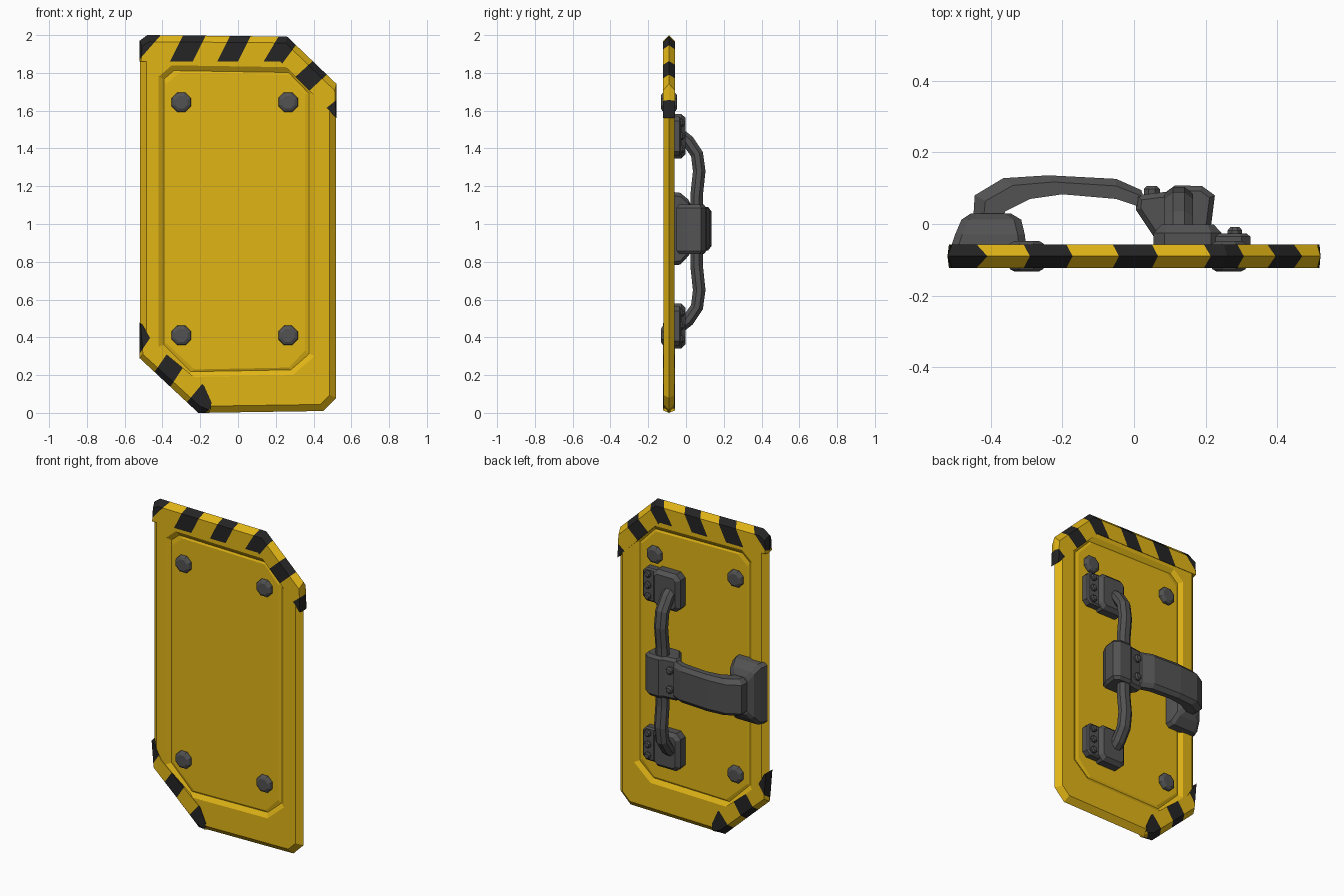
import bpy, bmesh, math
from mathutils import Vector

if "Cube" in bpy.data.objects:
    bpy.data.objects.remove(bpy.data.objects["Cube"])


def material(name, rgb):
    m = bpy.data.materials.new(name)
    m.diffuse_color = (*rgb, 1)
    m.use_nodes = True
    m.node_tree.nodes["Principled BSDF"].inputs["Base Color"].default_value = m.diffuse_color
    return m


YELLOW = material("safety yellow", (0.75, 0.46, 0.008))
BLACK = material("stripe black", (0.018, 0.018, 0.018))
GREY = material("dark grey metal", (0.085, 0.085, 0.085))
MID = -0.09  # depth of the centre plane of the plate


def finish(bm, name, *mats):
    bmesh.ops.recalc_face_normals(bm, faces=bm.faces)
    me = bpy.data.meshes.new(name)
    bm.to_mesh(me)
    bm.free()
    ob = bpy.data.objects.new(name, me)
    bpy.context.collection.objects.link(ob)
    for m in mats:
        me.materials.append(m)
    return ob


def loft_mesh(rings):
    """Join rings of equal point count with quads and cap both ends."""
    bm = bmesh.new()
    vs = [[bm.verts.new(p) for p in r] for r in rings]
    n = len(rings[0])
    for a, b in zip(vs, vs[1:]):
        for i in range(n):
            j = (i + 1) % n
            bm.faces.new((a[i], a[j], b[j], b[i]))
    bm.faces.new(vs[0][::-1])
    bm.faces.new(vs[-1])
    return bm


def loft(name, rings, mat=GREY):
    return finish(loft_mesh(rings), name, mat)


def inset(pts, d):
    """Move a clockwise outline inwards by d."""
    out = []
    for i, p in enumerate(pts):
        p, a, b = Vector(p), Vector(pts[i - 1]), Vector(pts[(i + 1) % len(pts)])
        e, f = (p - a).normalized(), (b - p).normalized()
        n1, n2 = Vector((e.y, -e.x)), Vector((f.y, -f.x))
        out.append(tuple(p + (n1 + n2) * d / (1 + n1.dot(n2))))
    return out


def at_y(pts, y):
    return [(x, y, z) for x, z in pts]


# Plate with bevelled rim, groove and inner panel on both sides
outer = [(-.52, 1.97), (-.48, 2), (.26, 1.99), (.52, 1.74),
         (.52, .08), (.45, .01), (-.21, 0), (-.52, .29)]
recess = [(-.42, 1.78), (-.35, 1.84), (.28, 1.83), (.405, 1.70),
          (.405, .30), (.29, .20), (-.26, .19), (-.42, .35)]
panel = [(-.38, 1.74), (-.31, 1.80), (.26, 1.79), (.355, 1.69),
         (.355, .33), (.27, .24), (-.23, .23), (-.38, .37)]
half = [(panel, .018), (inset(recess, .028), .012), (recess, .030), (inset(outer, .035), .030)]
rings = [at_y(p, MID - d) for p, d in half] + [at_y(outer, MID)]
rings += [at_y(p, MID + d) for p, d in half[::-1]]
loft("shield_plate", rings, YELLOW)


# Raised hazard bands: stripes are cut through the mesh and coloured by position
def inside(p, quad):
    s = []
    for i in range(len(quad)):
        a, b = Vector(quad[i]), Vector(quad[(i + 1) % len(quad)])
        s.append((b - a).cross(p - a))
    return all(v >= 0 for v in s) or all(v <= 0 for v in s)


def band(name, out_pts, in_pts, stripes):
    section = [(0, 0), (.25, -.033), (1, -.033), (1, .033), (.25, .033)]
    rs = []
    for o, i in zip(out_pts, in_pts):
        ring = []
        for t, d in section:
            q = Vector(o).lerp(Vector(i), t)
            ring.append((q.x, MID + d, q.y))
        rs.append(ring)
    bm = loft_mesh(rs)
    for q in stripes:
        for a, b in ((q[0], q[1]), (q[2], q[3])):
            dx, dz = b[0] - a[0], b[1] - a[1]
            bmesh.ops.bisect_plane(bm, geom=bm.verts[:] + bm.edges[:] + bm.faces[:],
                                   plane_co=(a[0], MID, a[1]), plane_no=(dz, 0, -dx), dist=1e-5)
    for f in bm.faces:
        c = f.calc_center_median()
        f.material_index = int(any(inside(Vector((c.x, c.z)), q) for q in stripes))
    finish(bm, name, YELLOW, BLACK)


band("upper_hazard_band",
     [(-.521, 1.86), (-.521, 1.97), (-.481, 2), (.26, 1.992), (.521, 1.742), (.521, 1.56)],
     [(-.49, 1.86), (-.47, 1.86), (-.44, 1.86), (.225, 1.86), (.485, 1.60), (.51, 1.57)],
     [[(-.51, 1.885), (-.40, 2.01), (-.60, 2.05), (-.60, 1.885)],
      [(-.365, 1.85), (-.285, 2.01), (-.165, 2.01), (-.245, 1.85)],
      [(-.115, 1.85), (-.035, 2.01), (.075, 2.01), (-.005, 1.85)],
      [(.13, 1.85), (.225, 2.01), (.32, 1.965), (.22, 1.83)],
      [(.30, 1.775), (.42, 1.885), (.48, 1.80), (.36, 1.69)],
      [(.45, 1.60), (.55, 1.68), (.55, 1.54), (.47, 1.54)]])
band("lower_hazard_band",
     [(-.521, .48), (-.521, .29), (-.21, 0), (-.15, 0)],
     [(-.505, .465), (-.45, .37), (-.18, .145), (-.14, .055)],
     [[(-.53, .30), (-.45, .42), (-.48, .50), (-.55, .52)],
      [(-.45, .205), (-.36, .335), (-.285, .25), (-.37, .12)],
      [(-.28, .045), (-.18, .165), (-.10, .06), (-.21, -.03)]])


# Round-ish fasteners made as eight-sided studs along y
def stud(name, x, z, r, steps):
    rs = []
    for y, k in steps:
        rs.append([(x + r * k * math.cos(math.tau * (i + .5) / 8), y,
                    z + r * k * math.sin(math.tau * (i + .5) / 8)) for i in range(8)])
    loft(name, rs)


for x in (-.30, .265):
    for z in (.41, 1.645):
        stud("panel_bolt", x, z, .056,
             [(MID - .043, .65), (MID - .036, .9), (MID - .026, 1),
              (MID + .026, 1), (MID + .036, .9), (MID + .043, .65)])


def cut_rect(x0, x1, z0, z1, c):
    return [(x0, z0 + c), (x0, z1 - c), (x0 + c, z1), (x1 - c, z1),
            (x1, z1 - c), (x1, z0 + c), (x1 - c, z0), (x0 + c, z0)]


# Grip mounts: thin flange, raised block and flange bolts
for label, zc in (("upper", 1.465), ("lower", .46)):
    flange = cut_rect(.15, .325, zc - .105, zc + .105, .025)
    loft(label + "_mount_flange", [at_y(flange, -.085), at_y(flange, -.035),
                                   at_y(inset(flange, .01), -.027)])
    block = cut_rect(.055, .245, zc - .118, zc + .118, .03)
    loft(label + "_mount_block", [at_y(block, -.085), at_y(block, -.025),
                                  at_y(inset(block, .022), -.002)])
    for dz in (-.07, 0, .07):
        stud(label + "_mount_bolt", .282, zc + dz, .022, [(-.04, 1), (-.018, 1), (-.009, .65)])

# Vertical grip bar, mirrored about its middle height
path = [(-.035, 1.475), (.01, 1.44), (.058, 1.37), (.07, 1.28), (.056, 1.15)]
path += [(y, 1.93 - z) for y, z in path[::-1]]
rings = []
for i, (y, z) in enumerate(path):
    a, b = path[max(i - 1, 0)], path[min(i + 1, len(path) - 1)]
    t = Vector((b[0] - a[0], b[1] - a[1])).normalized()
    ring = []
    for k in range(8):
        w = math.tau * (k + .5) / 8
        u, v = .043 * math.cos(w), .036 * math.sin(w)
        ring.append((.125 + u, y - t.y * v, z + t.x * v))
    rings.append(ring)
loft("grip_bar", rings)

# Clamp around the middle of the bar
clamp = [(.065, -.05), (.005, .04), (.008, .08), (.09, .09), (.115, .108),
         (.19, .106), (.226, .08), (.216, 0), (.19, -.05)]


def at_z(pts, z):
    return [(x, y, z) for x, y in pts]


small = inset(clamp, .014)
loft("clamp", [at_z(small, .84), at_z(clamp, .858), at_z(clamp, 1.085), at_z(small, 1.103)])
for z in (.91, 1.03):
    stud("clamp_bolt", .05, z, .024, [(.07, 1), (.098, 1), (.106, .65)])

# Curved arm strap with chamfered outer edges
out_line = [(-.45, 0), (-.445, .08), (-.365, .128), (-.24, .136), (-.05, .126), (.02, .095)]
in_line = [(-.37, 0), (-.36, .035), (-.29, .07), (-.20, .083), (-.05, .07), (.04, .04)]
rings = []
for o, i in zip(out_line, in_line):
    o, i = Vector(o), Vector(i)
    m = o.lerp(i, .35)
    rings.append([(p.x, p.y, .975 + h) for p, h in
                  ((o, -.09), (m, -.115), (i, -.115), (i, .115), (m, .115), (o, .09))])
loft("arm_strap", rings)

# Tapered foot that fixes the strap to the rim
foot = [(-.515, -.30, .78, 1.17, -.075), (-.50, -.305, .785, 1.165, -.03),
        (-.482, -.315, .83, 1.13, .012), (-.455, -.345, .86, 1.095, .03)]
loft("strap_foot", [at_y(cut_rect(a, b, c, d, .02), y) for a, b, c, d, y in foot])
